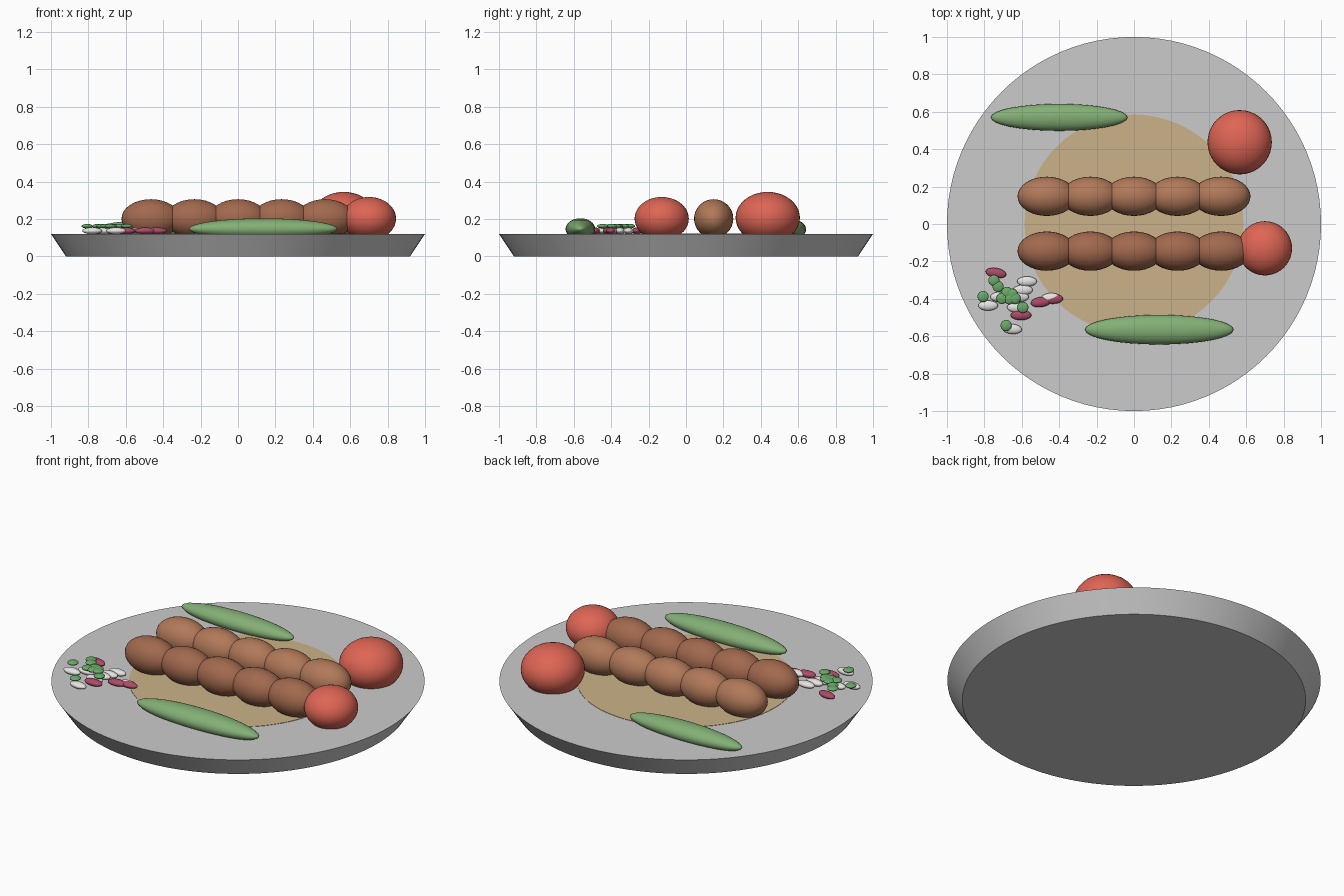
import bpy
from math import radians

if "Cube" in bpy.data.objects:
    bpy.data.objects.remove(bpy.data.objects["Cube"])


def material(name, rgb):
    m = bpy.data.materials.new(name)
    m.diffuse_color = (*rgb, 1)
    m.use_nodes = True
    m.node_tree.nodes["Principled BSDF"].inputs["Base Color"].default_value = m.diffuse_color
    return m


BROWN_DARK = material("grilled_dark", (0.36, 0.14, 0.075))
BROWN = material("grilled", (0.44, 0.19, 0.10))
RED = material("tomato_red", (0.73, 0.13, 0.09))
GREEN = material("pepper_green", (0.23, 0.43, 0.18))
HERB = material("herb_green", (0.14, 0.40, 0.14))
PURPLE = material("onion_purple", (0.42, 0.07, 0.14))
WHITE = material("onion_white", (0.80, 0.78, 0.76))
TAN = material("bread_tan", (0.60, 0.45, 0.25))


def finish(name, mat):
    ob = bpy.context.object
    ob.name = ob.data.name = name
    if mat:
        ob.data.materials.append(mat)
    bpy.ops.object.shade_smooth_by_angle(angle=radians(35))
    return ob


def ellipsoid(name, loc, radii, mat, segs=32, turn=0):
    bpy.ops.mesh.primitive_uv_sphere_add(segments=segs, ring_count=segs // 2, radius=1,
                                         location=loc, rotation=(0, 0, radians(turn)))
    bpy.context.object.scale = radii
    return finish(name, mat)


# Plate with flared side
bpy.ops.mesh.primitive_cone_add(vertices=96, radius1=0.92, radius2=1.0, depth=0.12,
                                location=(0, 0, 0.06))
finish("plate", None)

# Flat bread, almost flush with the plate
bpy.ops.mesh.primitive_cylinder_add(vertices=64, radius=0.585, depth=0.022,
                                    location=(0, 0, 0.111))
finish("flat_bread", TAN)

# Two rows of minced meat
for row, (y, mat) in enumerate([(-0.145, BROWN_DARK), (0.148, BROWN)]):
    for i in range(5):
        ellipsoid(f"meat_{row + 1}_{i + 1}", ((i - 2) * 0.233, y, 0.202),
                  (0.157, 0.105, 0.104), mat)

# Tomatoes
ellipsoid("tomato_back", (0.565, 0.437, 0.207), (0.172, 0.172, 0.138), RED, 40)
ellipsoid("tomato_front", (0.70, -0.13, 0.202), (0.145, 0.145, 0.116), RED, 40)

# Long peppers
ellipsoid("pepper_back", (-0.40, 0.57, 0.145), (0.365, 0.072, 0.052), GREEN)
ellipsoid("pepper_front", (0.135, -0.565, 0.147), (0.397, 0.079, 0.057), GREEN)

# Onion pieces (x, y, turn)
purple = [(-0.738, -0.262, -10), (-0.604, -0.487, 0), (-0.497, -0.417, 8), (-0.435, -0.400, 0)]
white = [(-0.572, -0.307, 0), (-0.594, -0.353, 0), (-0.615, -0.390, 0), (-0.626, -0.446, 0),
         (-0.652, -0.561, -5), (-0.780, -0.436, 0), (-0.716, -0.390, 0), (-0.442, -0.396, 0)]
for label, mat, spots, rx in (("purple", PURPLE, purple, 0.056), ("white", WHITE, white, 0.053)):
    for i, (x, y, turn) in enumerate(spots):
        ellipsoid(f"onion_{label}_{i + 1}", (x, y, 0.137), (rx, 0.027, 0.018), mat, 20, turn)

# Herb flakes scattered on the onion
herbs = [(-0.749, -0.302), (-0.727, -0.334), (-0.807, -0.388), (-0.679, -0.366), (-0.652, -0.375),
         (-0.706, -0.398), (-0.668, -0.400), (-0.636, -0.398), (-0.594, -0.446), (-0.684, -0.543)]
for i, (x, y) in enumerate(herbs):
    ellipsoid(f"herb_{i + 1}", (x, y, 0.162), (0.03, 0.03, 0.012), HERB, 16)
